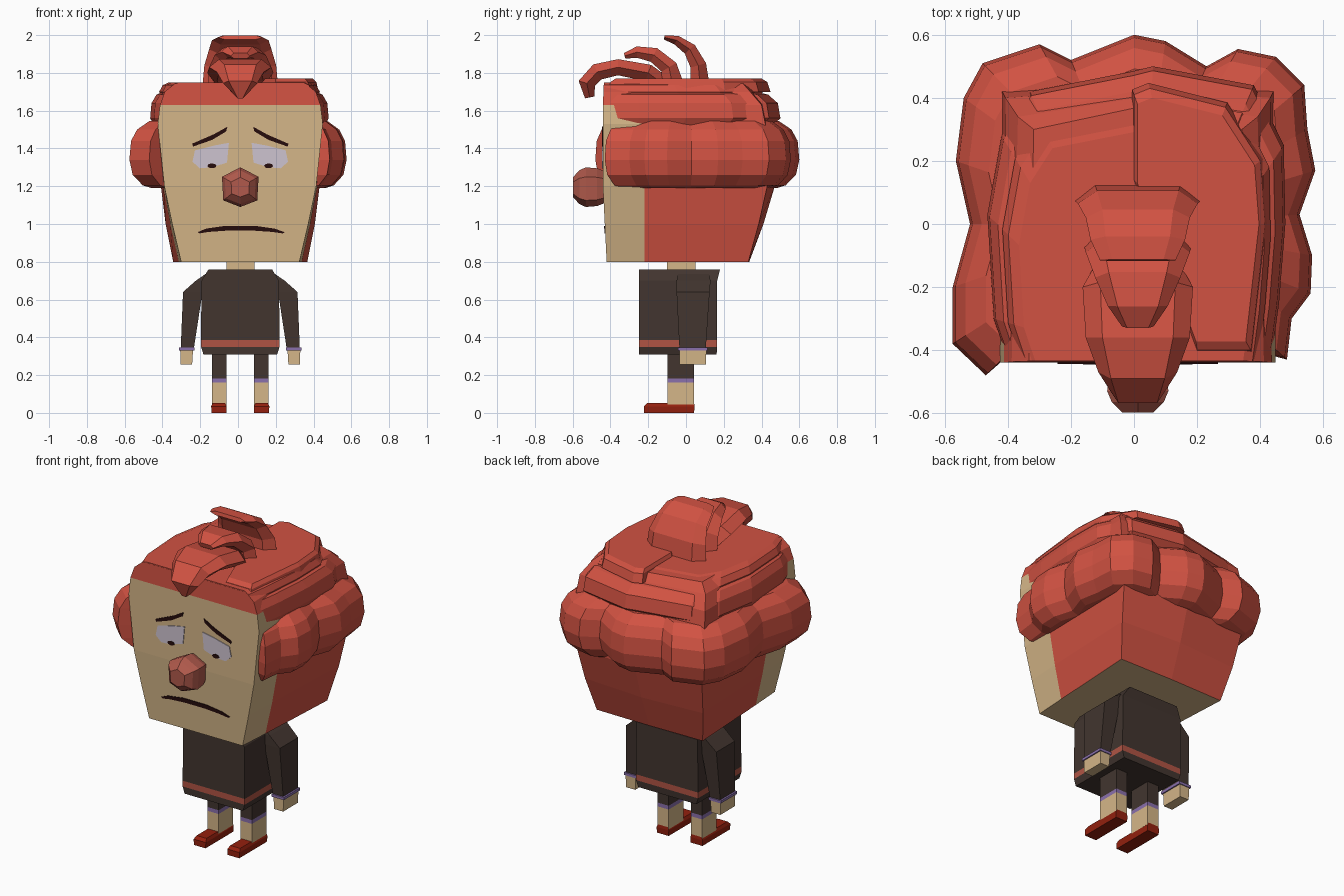
import bpy, bmesh, math
from mathutils import Vector

if "Cube" in bpy.data.objects:
    bpy.data.objects.remove(bpy.data.objects["Cube"])

CX = 0.012  # mirror plane of the figure


def mat(name, r, g, b):
    m = bpy.data.materials.new(name)
    lin = lambda c: (c / 255 / 12.92) if c < 10 else ((c / 255 + 0.055) / 1.055) ** 2.4
    m.diffuse_color = (lin(r), lin(g), lin(b), 1)
    m.use_nodes = True
    m.node_tree.nodes["Principled BSDF"].inputs["Base Color"].default_value = m.diffuse_color
    return m


SKIN = mat("skin", 213, 182, 136)
HAIR = mat("red_hair", 209, 82, 66)
CLOTH = mat("dark_brown_cloth", 66, 53, 47)
TRIM = mat("purple_trim", 138, 112, 172)
STRIPE = mat("dull_red_stripe", 176, 84, 68)
NOSE = mat("nose_pink", 177, 90, 76)
SHOE = mat("shoe_red", 148, 32, 14)
EYE = mat("eye_lilac", 206, 196, 208)
INK = mat("dark_ink", 38, 12, 12)


def loft(name, rings, mats, rule=None):
    """Skin a stack of equal-length point rings and cap both ends."""
    bm = bmesh.new()
    vs = [[bm.verts.new(p) for p in r] for r in rings]
    n = len(vs[0])
    for a, b in zip(vs, vs[1:]):
        for i in range(n):
            j = (i + 1) % n
            bm.faces.new((a[i], a[j], b[j], b[i]))
    bm.faces.new(vs[0][::-1])
    bm.faces.new(vs[-1])
    bmesh.ops.recalc_face_normals(bm, faces=bm.faces[:])
    if rule:
        for f in bm.faces:
            f.material_index = rule(f.calc_center_median(), f.normal)
    me = bpy.data.meshes.new(name)
    bm.to_mesh(me)
    bm.free()
    for m in mats:
        me.materials.append(m)
    ob = bpy.data.objects.new(name, me)
    bpy.context.collection.objects.link(ob)
    return ob


def rect(x0, x1, y0, y1, z):
    return [(x0, y0, z), (x1, y0, z), (x1, y1, z), (x0, y1, z)]


def side(s, x0, x1, y0, y1, z):
    """Rectangle given by distance from the mirror plane, on side s."""
    return rect(CX + s * x0, CX + s * x1, y0, y1, z)


# ---- head: tapered block, skin in front, hair behind and on top
def head_ring(z, wf, wb, yf, yc, yb):
    wm = wf + (wb - wf) * 0.3
    pts = [(-wf, yf), (wf, yf), (wm, -0.22), (wb, yc), (0, yb), (-wb, yc), (-wm, -0.22)]
    return [(CX + x, y, z) for x, y in pts]


loft("head", [head_ring(0.80, .313, .355, -.42, .33, .335),
              head_ring(1.00, .360, .395, -.43, .385, .41),
              head_ring(1.20, .402, .42, -.44, .43, .47),
              head_ring(1.53, .437, .43, -.44, .42, .45),
              head_ring(1.63, .425, .42, -.44, .40, .43),
              head_ring(1.70, .40, .38, -.437, .34, .40),
              head_ring(1.745, .345, .33, -.435, .30, .37)],
     [SKIN, HAIR],
     lambda c, n: 0 if n.z < -0.9 or (c.y < -0.2 and c.z < 1.63) else 1)


# ---- layered hair: outlines seen from above, scaled per level
def layer(name, outline, levels, pivot):
    px, py = pivot
    loft(name, [[(px + (x - px) * s, py + (y - py) * s, z) for x, y in outline]
                for z, s in levels], [HAIR])


fluffy = [(-.39, -.41), (-.47, -.48), (-.575, -.38), (-.575, -.2), (-.52, 0), (-.565, .2),
          (-.54, .4), (-.48, .51), (-.3, .57), (-.2, .52), (0, .6), (.1, .58), (.23, .5),
          (.33, .555), (.45, .53), (.54, .44), (.55, .3), (.575, .17), (.525, .03),
          (.565, -.1), (.56, -.22), (.5, -.3), (.485, -.43), (.41, -.41)]
layer("lower_hair_roll", fluffy,
      [(1.19, .80), (1.205, .88), (1.26, .97), (1.34, 1), (1.44, .985), (1.50, .93), (1.545, .82)],
      (CX, 0))

swept = [(-.40, -.434), (-.445, -.3), (-.465, .03), (-.42, .28), (-.33, .42), (0, .485),
         (.06, .50), (.38, .44), (.475, .25), (.48, 0), (.46, -.25), (.435, -.434)]
layer("middle_hair_roll", swept,
      [(1.50, .93), (1.56, 1), (1.64, .985), (1.685, .93), (1.70, .86)], (CX, -.434))
layer("upper_hair_roll", swept, [(1.66, .88), (1.70, .90), (1.735, .86), (1.75, .79)],
      (CX, -.434))

# raised end of the swirl on one side of the crown
swirl = [(0, .14), (0, .41), (.05, .43), (.29, .37), (.40, .2), (.415, 0), (.37, -.40), (.2, -.40)]
layer("swirl_end", swirl, [(1.70, 1.04), (1.752, 1), (1.77, .93)], (.15, 0))


# ---- curling tufts: bevelled ribbon along a path of (y, z, half width, thickness)
def tuft(name, path):
    rings = []
    for i, (y, z, w, t) in enumerate(path):
        a, b = path[max(i - 1, 0)], path[min(i + 1, len(path) - 1)]
        d = Vector((0, b[0] - a[0], b[1] - a[1])).normalized()
        up = Vector((0, d.z, -d.y))
        c = Vector((CX, y, z))
        section = [(-.68, .5), (.68, .5), (1, 0), (.7, -.5), (-.7, -.5), (-1, 0)]
        rings.append([c + Vector((u * w, 0, 0)) + up * (v * t) for u, v in section])
    loft(name, rings, [HAIR])


tuft("front_tuft", [(-.12, 1.74, .13, .09), (-.2, 1.80, .175, .09), (-.36, 1.83, .165, .085),
                    (-.47, 1.805, .125, .09), (-.525, 1.745, .09, .09), (-.51, 1.67, .02, .05)])
tuft("middle_tuft", [(-.07, 1.73, .17, .12), (-.09, 1.83, .165, .09), (-.17, 1.895, .135, .08),
                     (-.26, 1.91, .095, .06), (-.325, 1.89, .05, .03)])
tuft("back_tuft", [(.075, 1.73, .20, .10), (.065, 1.84, .19, .085), (.02, 1.925, .165, .07),
                   (-.05, 1.973, .15, .05), (-.115, 1.988, .12, .022)])

# ---- nose: stacked hexagons
hexagon = [(-.097, .055), (0, .105), (.097, .055), (.09, -.07), (0, -.105), (-.09, -.07)]
loft("nose", [[(CX + x * s, y, 1.195 + z * s) for x, z in hexagon]
              for y, s in ((-.43, .8), (-.47, .95), (-.53, 1), (-.565, .85), (-.598, .5))], [NOSE])


# ---- painted face details as thin plates lying on the face
def plate(name, pts, m, lift=0.004):
    fy = lambda z: -0.42 - 0.05 * (min(z, 1.2) - 0.8)
    loft(name, [[(CX + x, fy(z) + o, z) for x, z in pts] for o in (0.003, -lift)], [m])


plate("mouth", [(-.225, .957), (-.18, .976), (-.08, .99), (.08, .99), (.18, .976), (.235, .957),
                (.225, .95), (.17, .958), (.07, .965), (-.07, .965), (-.17, .958), (-.215, .95)], INK)
for s, tag in ((-1, "left"), (1, "right")):
    plate(tag + "_eye", [(s * x, z) for x, z in
          [(.06, 1.43), (.14, 1.415), (.24, 1.39), (.253, 1.33), (.215, 1.295),
           (.15, 1.30), (.07, 1.325)]], EYE)
    plate(tag + "_pupil", [(s * .15 + .024 * math.cos(a), 1.308 + .013 * math.sin(a))
          for a in [i * math.pi / 4 for i in range(8)]], INK, 0.006)
    plate(tag + "_brow", [(s * x, z) for x, z in
          [(.068, 1.515), (.14, 1.475), (.255, 1.425), (.25, 1.41), (.15, 1.445), (.075, 1.49)]], INK)

# ---- neck and tunic with a stripe near the hem
loft("neck", [rect(-.062, .087, -.1, .05, z) for z in (.74, .81)], [SKIN])
loft("tunic", [rect(CX - w, CX + w, -.25, yb, z) for w, yb, z in
               ((.195, .162, .31), (.208, .165, .35), (.208, .165, .385),
                (.205, .165, .70), (.168, .18, .76))],
     [CLOTH, STRIPE], lambda c, n: 1 if .35 < c.z < .385 and abs(n.z) < .5 else 0)

# ---- limbs
for s, tag in ((-1, "left"), (1, "right")):
    loft(tag + "_sleeve", [side(s, .245, .315, -.035, .105, .345),
                           side(s, .20, .303, -.05, .125, .64),
                           side(s, .17, .235, -.05, .13, .70),
                           side(s, .15, .17, -.04, .12, .745)], [CLOTH])
    loft(tag + "_cuff", [side(s, .243, .325, -.043, .113, z) for z in (.33, .346)], [TRIM])
    loft(tag + "_hand", [side(s, .255, .315, -.035, .105, .255),
                         side(s, .25, .318, -.035, .108, .332)], [SKIN])
    loft(tag + "_leg", [side(s, .074, .15, -.097, .043, z) for z in (.04, .16, .183, .32)],
         [SKIN, TRIM, CLOTH], lambda c, n: 0 if c.z < .16 else (1 if c.z < .183 else 2))
    loft(tag + "_shoe", [side(s, .074, .152, -.222, .043, 0), side(s, .072, .154, -.222, .045, .035),
                         side(s, .080, .146, -.205, .043, .052)], [SHOE])
